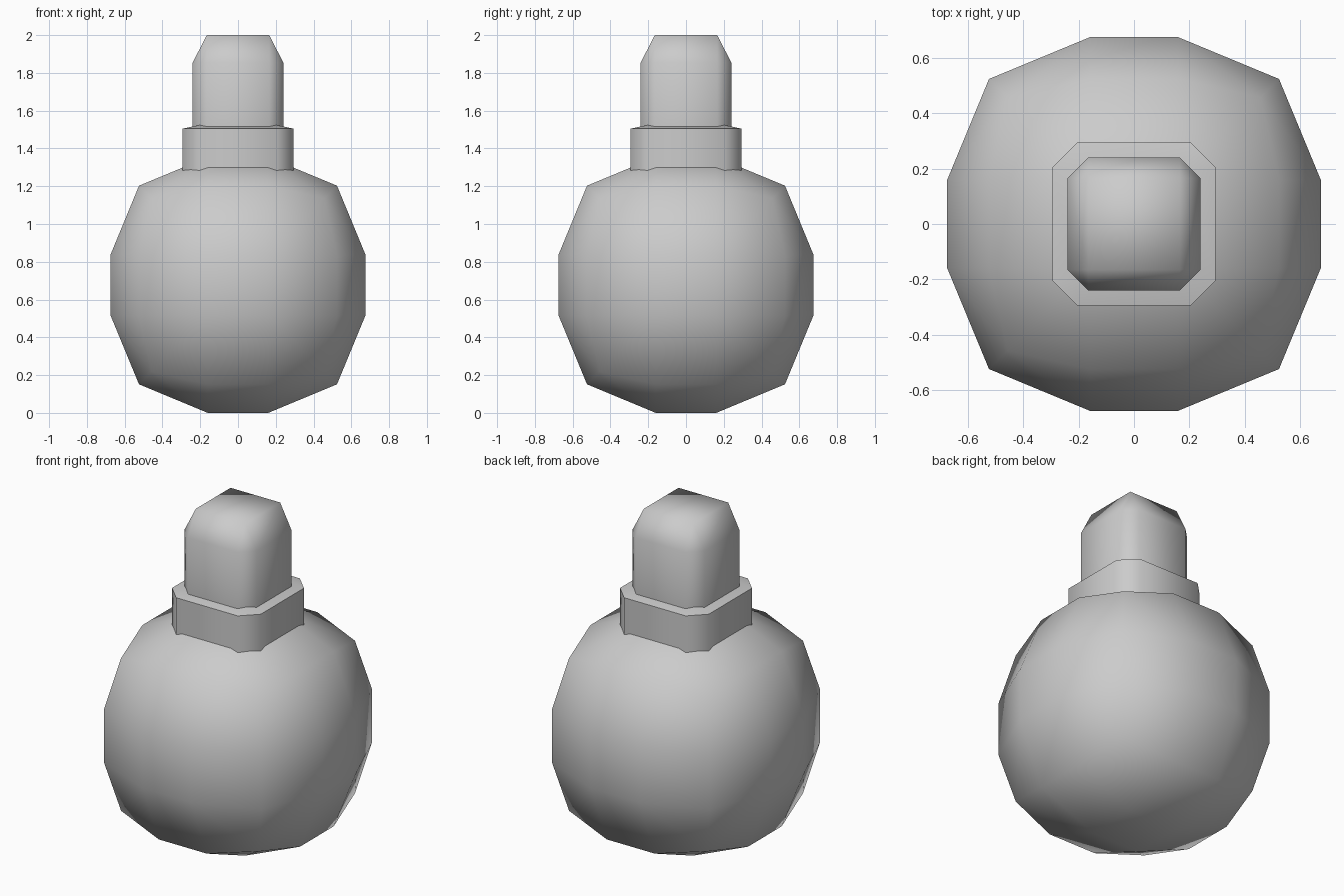
import bpy, bmesh, math

if "Cube" in bpy.data.objects:
    bpy.data.objects.remove(bpy.data.objects["Cube"])


def rounded_block(name, half_xy, half_z, center_z, bevel, segments, lower=0.0):
    """Bevelled unit cube, scaled so the bevel stretches with it."""
    bm = bmesh.new()
    bmesh.ops.create_cube(bm, size=2)
    bmesh.ops.bevel(bm, geom=bm.edges[:], offset=bevel, offset_type='OFFSET',
                    segments=segments, profile=0.5, affect='EDGES',
                    clamp_overlap=True)
    for v in bm.verts:
        drop = lower if v.co.z < 0 else 0.0
        v.co = (v.co.x * half_xy, v.co.y * half_xy,
                v.co.z * half_z + center_z - drop)
    bmesh.ops.recalc_face_normals(bm, faces=bm.faces[:])
    for f in bm.faces:
        f.smooth = True
    mesh = bpy.data.meshes.new(name)
    bm.to_mesh(mesh)
    bm.free()
    obj = bpy.data.objects.new(name, mesh)
    bpy.context.collection.objects.link(obj)
    return obj


# Round low-poly flask body
rounded_block("body", 0.675, 0.677, 0.677, 0.763, 2)

# Collar: chamfered ring block with a slightly sloped top, sunk into the body
collar = rounded_block("collar", 0.295, 0.06, 1.463, 0.305, 1, lower=0.2)
bpy.ops.object.select_all(action='DESELECT')
collar.select_set(True)
bpy.context.view_layer.objects.active = collar
bpy.ops.object.shade_smooth_by_angle(angle=math.radians(60))

# Stopper: tall chamfered block rising out of the collar
rounded_block("stopper", 0.24, 0.465, 1.535, 0.3125, 1)
